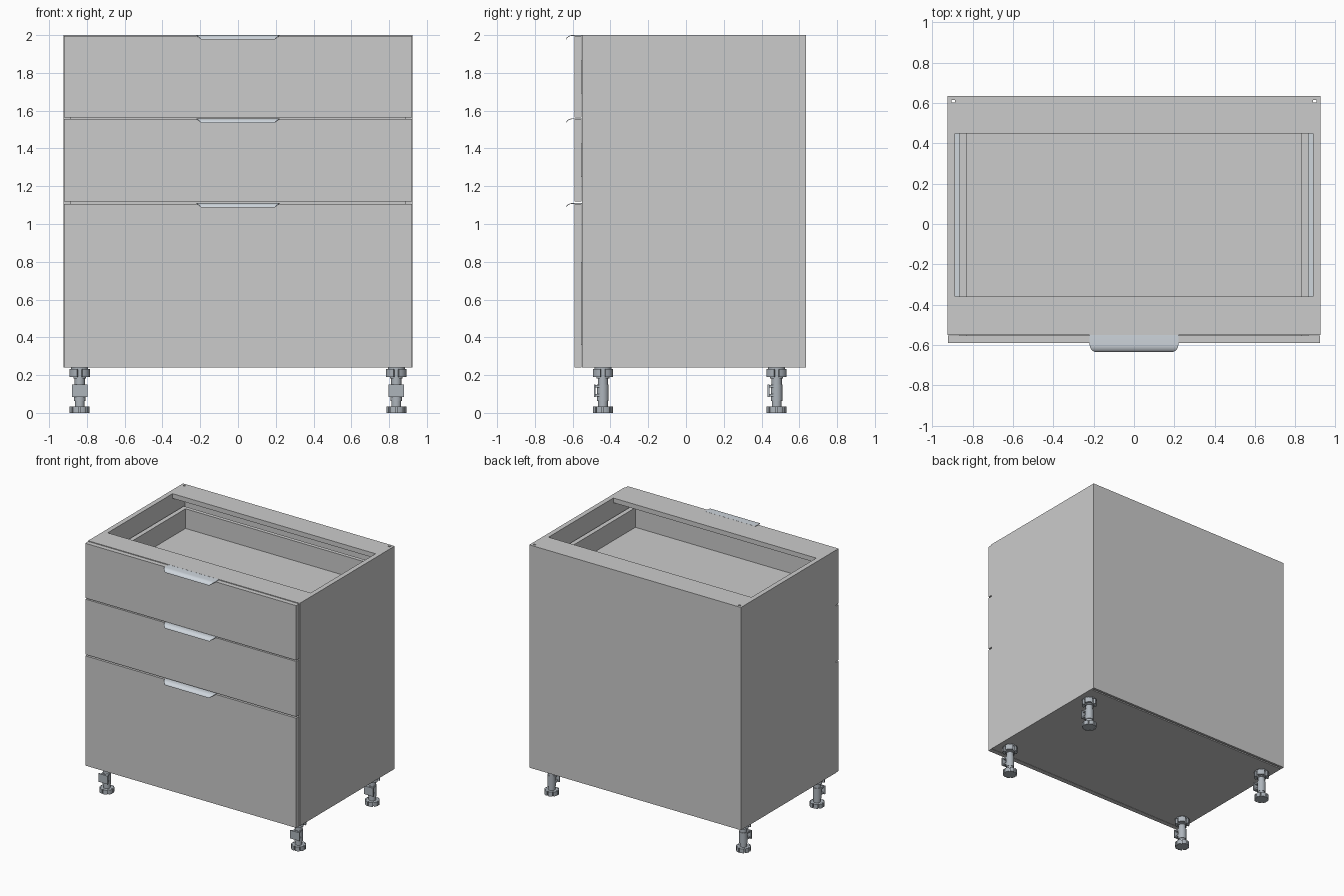
import bpy, bmesh, math

if "Cube" in bpy.data.objects:
    bpy.data.objects.remove(bpy.data.objects["Cube"])

def colour(name, c):
    m = bpy.data.materials.new(name)
    m.diffuse_color = (*c, 1)
    m.use_nodes = True
    m.node_tree.nodes["Principled BSDF"].inputs["Base Color"].default_value = m.diffuse_color
    return m

STEEL = colour("steel", (0.62, 0.67, 0.72))
PLASTIC = colour("leg_plastic", (0.42, 0.46, 0.50))

def finish(name, bm, mat=None, smooth=False):
    bmesh.ops.recalc_face_normals(bm, faces=bm.faces)
    me = bpy.data.meshes.new(name)
    bm.to_mesh(me)
    bm.free()
    ob = bpy.data.objects.new(name, me)
    bpy.context.collection.objects.link(ob)
    if mat:
        me.materials.append(mat)
    if smooth:
        bpy.ops.object.select_all(action='DESELECT')
        ob.select_set(True)
        bpy.context.view_layer.objects.active = ob
        bpy.ops.object.shade_smooth_by_angle(angle=math.radians(35))
    return ob

def add_prism(bm, pts, z0, z1):
    lo = [bm.verts.new((x, y, z0)) for x, y in pts]
    hi = [bm.verts.new((x, y, z1)) for x, y in pts]
    bm.faces.new(lo)
    bm.faces.new(hi)
    n = len(pts)
    for i in range(n):
        j = (i + 1) % n
        bm.faces.new((lo[i], lo[j], hi[j], hi[i]))

def add_box(bm, x0, x1, y0, y1, z0, z1):
    add_prism(bm, [(x0, y0), (x1, y0), (x1, y1), (x0, y1)], z0, z1)

def box(name, *dims, mat=None):
    bm = bmesh.new()
    add_box(bm, *dims)
    return finish(name, bm, mat)

def circle(cx, cy, r, n=24):
    return [(cx + r * math.cos(2 * math.pi * i / n), cy + r * math.sin(2 * math.pi * i / n)) for i in range(n)]

def notched(cx, cy, r_out, r_in, teeth, gap):
    # outline of a disc with radial notches
    pts = []
    step = 2 * math.pi / teeth
    for i in range(teeth):
        a0, a1 = i * step + gap / 2, (i + 1) * step - gap / 2
        arc = [a0 + (a1 - a0) * k / 4 for k in range(5)]
        for a, r in [(a0, r_in)] + [(a, r_out) for a in arc] + [(a1, r_in)]:
            pts.append((cx + r * math.cos(a), cy + r * math.sin(a)))
    return pts

W, B, T = 0.925, 0.24, 2.0
IN = 0.887
BACK = 0.616

# side panels with a groove for the back board
for s, side in ((-1, "left"), (1, "right")):
    bm = bmesh.new()
    prof = [(IN, -0.55), (W, -0.55), (W, BACK), (0.905, BACK), (0.905, 0.604), (IN, 0.604)]
    add_prism(bm, [(s * x, y) for x, y in prof], B, T)
    finish(side + "_side_panel", bm)

# carcass boards
box("bottom_panel", -IN, IN, -0.55, 0.604, B, B + 0.037)
box("back_board", -IN, IN, 0.604, BACK, B + 0.02, T)
box("rear_cover", -W, W, BACK, 0.635, B, T)
box("front_top_rail", -IN, IN, -0.55, -0.36, T - 0.037, T)
box("rear_top_rail", -IN, IN, 0.45, 0.604, T - 0.037, T)

def handle(name, z):
    # flat tab, then a lip curving down with tapered ends
    rows = [(-0.551, z, 0.22), (-0.60, z, 0.22)]
    for k in range(1, 7):
        a = math.radians(70) * k / 6
        rows.append((-0.60 - 0.0351 * math.sin(a) / math.sin(math.radians(70)),
                     z - 0.02 * (1 - math.cos(a)) / (1 - math.cos(math.radians(70))),
                     0.22 - 0.026 * (k / 6) ** 1.8))
    bm = bmesh.new()
    grid = [[bm.verts.new((x, y, zz + d)) for x, d in ((-w, 0), (w, 0), (w, -0.004), (-w, -0.004))]
            for y, zz, w in rows]
    for a, b in zip(grid, grid[1:]):
        for i in range(4):
            j = (i + 1) % 4
            bm.faces.new((a[i], a[j], b[j], b[i]))
    bm.faces.new(grid[0])
    bm.faces.new(grid[-1])
    finish(name, bm, STEEL, True)

# drawers: front bottom, front top, box bottom, box top
drawers = (("top", 1.564, 1.996, 1.69, 1.865),
           ("middle", 1.118, 1.555, 1.25, 1.425),
           ("bottom", B, 1.107, 0.36, 0.80))
for n, f0, f1, z0, z1 in drawers:
    box(n + "_drawer_front", -0.922, 0.922, -0.59, -0.553, f0, f1)
    handle(n + "_handle", f1 + 0.004)
    box(n + "_drawer_floor", -0.83, 0.83, -0.553, 0.53, z0, z0 + 0.02)
    box(n + "_drawer_back", -0.83, 0.83, 0.53, 0.56, z0, z1)
    for s, side in ((-1, "left"), (1, "right")):
        xs = sorted((s * 0.83, s * 0.866))
        box(f"{n}_drawer_{side}_side", *xs, -0.553, 0.56, z0, z1)
        xs = sorted((s * 0.866, s * IN))
        box(f"{n}_{side}_runner", *xs, -0.54, 0.56, z0, z0 + 0.05, mat=STEEL)

# adjustable legs
for yn, cy in (("front", -0.44), ("rear", 0.48)):
    for xn, cx in (("left", -0.838), ("right", 0.838)):
        leg = f"{yn}_{xn}_leg"
        bm = bmesh.new()
        add_prism(bm, notched(cx, cy, 0.053, 0.043, 8, 0.16), 0.0, 0.034)
        finish(leg + "_foot", bm, PLASTIC, True)
        bm = bmesh.new()
        for r, z0, z1 in ((0.026, 0.034, 0.062), (0.031, 0.062, 0.15), (0.027, 0.15, 0.19), (0.034, 0.182, 0.215)):
            add_prism(bm, circle(cx, cy, r), z0, z1)
        finish(leg + "_stem", bm, PLASTIC, True)
        bm = bmesh.new()
        add_prism(bm, notched(cx, cy, 0.055, 0.04, 4, 0.5), 0.19, 0.232)
        add_prism(bm, circle(cx, cy, 0.045), 0.23, B)
        finish(leg + "_socket", bm, PLASTIC, True)
        # plinth clip facing forward
        bm = bmesh.new()
        add_box(bm, cx - 0.041, cx + 0.041, cy - 0.048, cy - 0.039, 0.085, 0.15)
        for z in (0.088, 0.135):
            add_box(bm, cx - 0.03, cx + 0.03, cy - 0.039, cy - 0.005, z, z + 0.012)
        finish(leg + "_clip", bm, PLASTIC)
